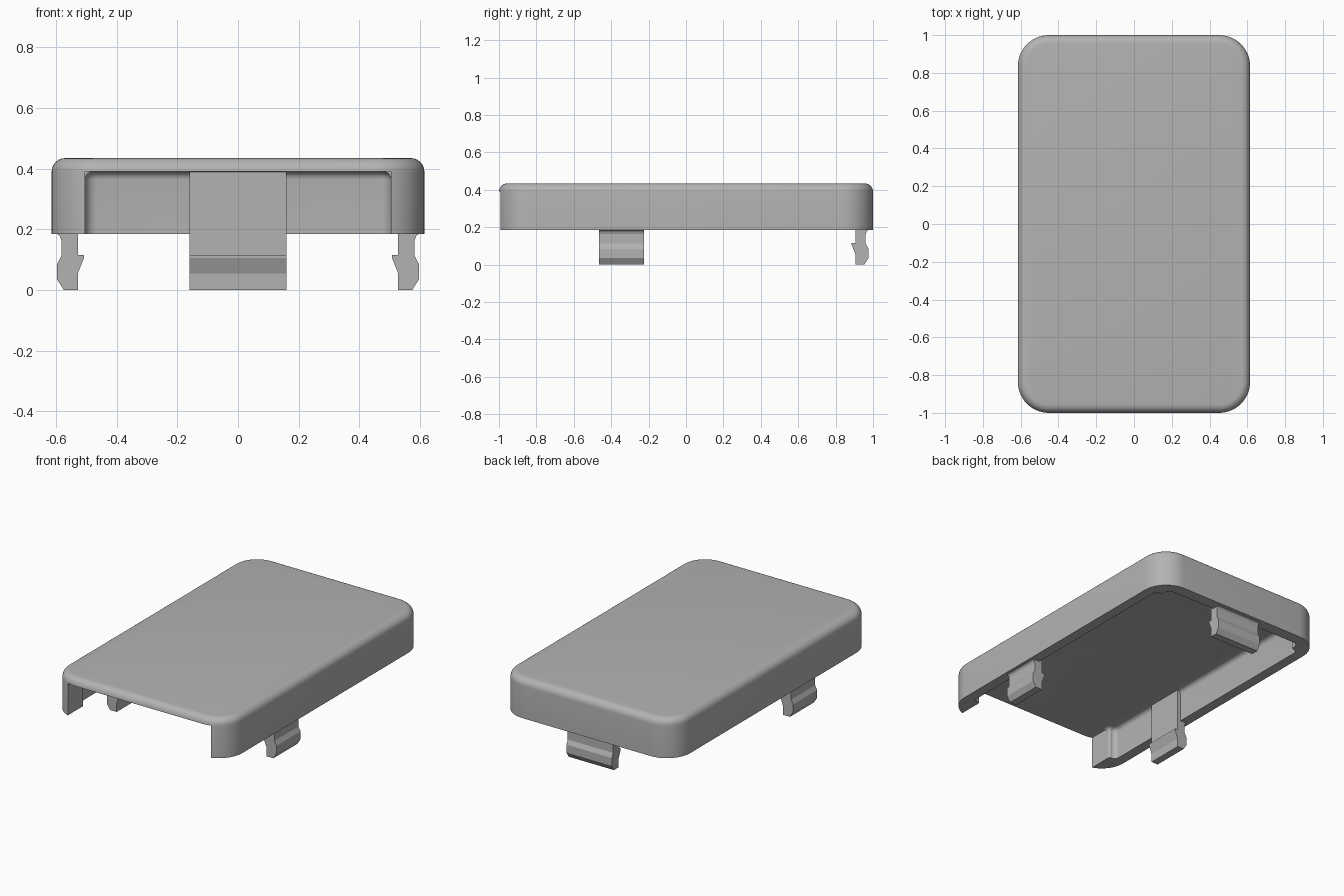
import bpy, bmesh, math
from mathutils import Vector, Matrix

if "Cube" in bpy.data.objects:
    bpy.data.objects.remove(bpy.data.objects["Cube"])

grey = bpy.data.materials.new("light_grey")
grey.use_nodes = True
grey.diffuse_color = (0.45, 0.45, 0.45, 1)
grey.node_tree.nodes["Principled BSDF"].inputs["Base Color"].default_value = grey.diffuse_color


def rounded(corners, steps=8):
    """Outline with a circular fillet at each (x, y, radius) corner."""
    pts = []
    for i, (x, y, r) in enumerate(corners):
        p = Vector((x, y))
        if r == 0:
            pts.append(p)
            continue
        a = (Vector(corners[i - 1][:2]) - p).normalized()
        b = (Vector(corners[(i + 1) % len(corners)][:2]) - p).normalized()
        c = p + (a + b) * r                      # right-angled corners
        for k in range(steps + 1):
            t = k / steps * math.pi / 2
            pts.append(c - b * r * math.cos(t) - a * r * math.sin(t))
    return pts


def prism(name, outline, z0, z1, top_round=0.0):
    """Extruded outline with an optional rounded top rim."""
    bm = bmesh.new()
    base = bm.faces.new([bm.verts.new((p[0], p[1], z0)) for p in outline])
    new = bmesh.ops.extrude_face_region(bm, geom=[base])["geom"]
    bmesh.ops.translate(bm, vec=(0, 0, z1 - z0),
                        verts=[v for v in new if isinstance(v, bmesh.types.BMVert)])
    bmesh.ops.recalc_face_normals(bm, faces=bm.faces)
    if top_round:
        rim = [e for e in bm.edges if all(v.co.z > z1 - 1e-5 for v in e.verts)]
        bmesh.ops.bevel(bm, geom=rim, offset=top_round, segments=6,
                        profile=0.5, affect='EDGES')
    mesh = bpy.data.meshes.new(name)
    bm.to_mesh(mesh)
    bm.free()
    mesh.materials.append(grey)
    obj = bpy.data.objects.new(name, mesh)
    bpy.context.collection.objects.link(obj)
    return obj


def smooth(obj):
    bpy.ops.object.select_all(action='DESELECT')
    obj.select_set(True)
    bpy.context.view_layer.objects.active = obj
    bpy.ops.object.shade_smooth_by_angle(angle=math.radians(25))


# Cover shell with rounded corners and top rim
W, L, BOTTOM, CEILING, TOP = 0.615, 1.0, 0.185, 0.39, 0.435
R = 0.165
shell = prism("cover_shell",
              rounded([(W, -L, R), (W, L, R), (-W, L, R), (-W, -L, R)], 14),
              BOTTOM, TOP, 0.045)

# Hollow inside, leaving a small boss at each back corner and front posts
half = [(0.505, -0.9, 0), (0.505, -0.83, 0.012), (0.55, -0.83, 0.03),
        (0.55, 0.86, 0.03), (0.505, 0.86, 0.012), (0.505, 0.925, 0.04)]
cavity = prism("cavity_cutter",
               rounded(half + [(-x, y, r) for x, y, r in reversed(half)]),
               0.1, CEILING, 0.026)

# Open front between the posts
opening = prism("opening_cutter",
                [(-0.505, -1.2), (0.505, -1.2), (0.505, -0.86), (-0.505, -0.86)],
                0.1, CEILING)

for cutter in (cavity, opening):
    mod = shell.modifiers.new(cutter.name, 'BOOLEAN')
    mod.operation = 'DIFFERENCE'
    mod.solver = 'EXACT'
    mod.object = cutter
    bpy.context.view_layer.objects.active = shell
    bpy.ops.object.modifier_apply(modifier=mod.name)
    bpy.data.objects.remove(cutter)
smooth(shell)

# Snap clips: profile is (distance outward, height)
clip_profile = [(0.528, 0), (0.575, 0), (0.597, 0.035), (0.597, 0.085),
                (0.583, 0.112), (0.583, 0.165), (0.588, 0.178), (0.6, 0.187),
                (0.6, 0.2), (0.58, 0.22), (0.58, 0.395), (0.528, 0.395),
                (0.528, 0.115), (0.508, 0.115), (0.508, 0.105), (0.528, 0.055)]


def clip(name, width, turn, place):
    obj = prism(name, clip_profile, -width / 2, width / 2)
    stand = Matrix.Rotation(math.pi / 2, 4, 'X')
    obj.data.transform(Matrix.Translation(place) @ Matrix.Rotation(turn, 4, 'Z') @ stand)
    return obj


clip("left_clip", 0.242, 0, (0, -0.345, 0))
clip("right_clip", 0.242, math.pi, (0, -0.345, 0))
clip("back_clip", 0.32, math.pi / 2, (0, 0.378, 0))
